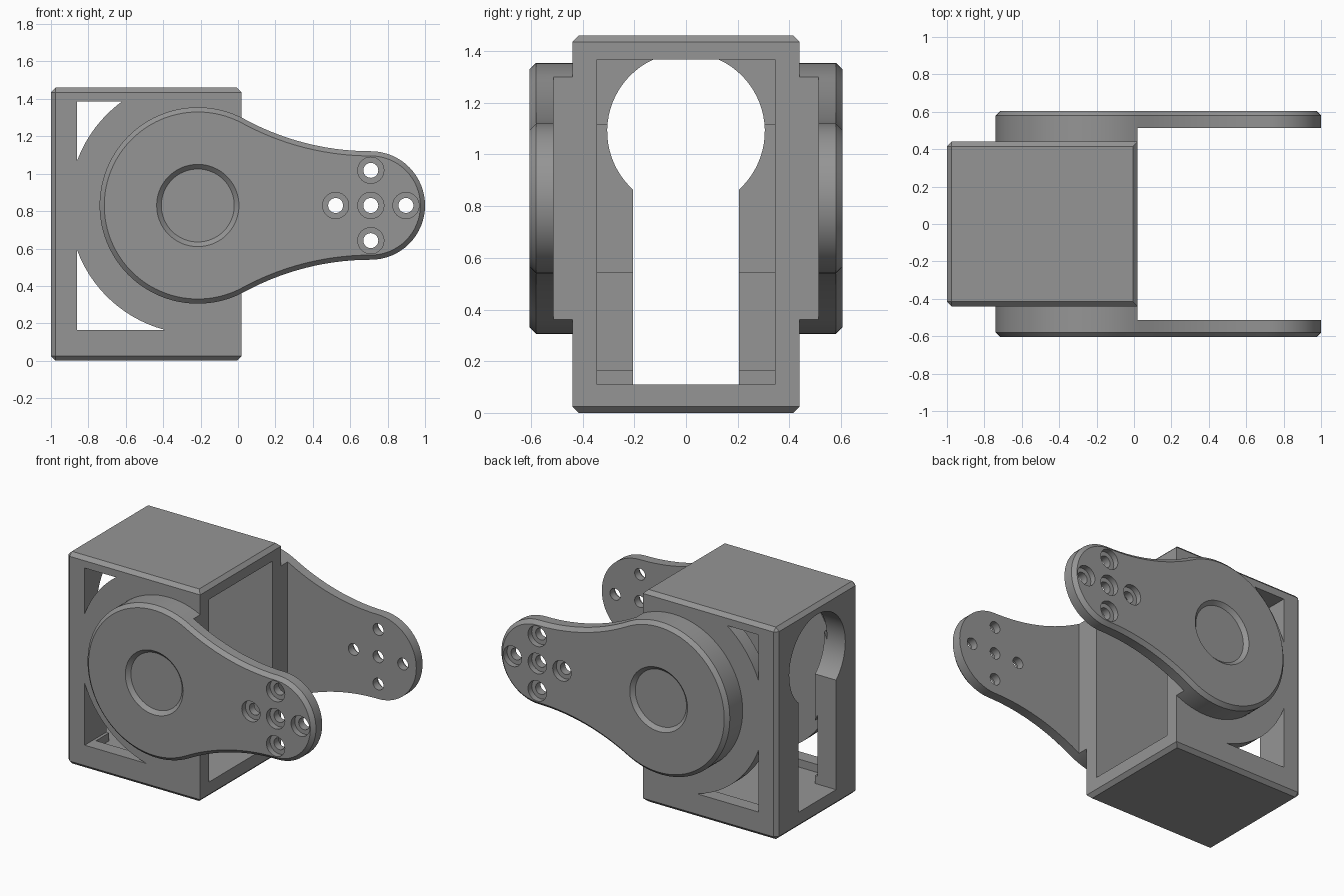
import bpy, bmesh, math

if "Cube" in bpy.data.objects:
    bpy.data.objects.remove(bpy.data.objects["Cube"])

grey = bpy.data.materials.new("grey plastic")
grey.diffuse_color = (0.3, 0.3, 0.3, 1)
grey.use_nodes = True
grey.node_tree.nodes["Principled BSDF"].inputs["Base Color"].default_value = grey.diffuse_color

HUB = (-0.215, 0.83)      # pivot disc centre (x, z)
TIP = (0.71, 0.83)        # arm end centre (x, z)
HUB_R, TIP_R = 0.525, 0.29
RIGHT = 0.02              # open side of the housing
CH = 0.025                # chamfer size


def new_object(name, bm):
    bmesh.ops.recalc_face_normals(bm, faces=bm.faces)
    mesh = bpy.data.meshes.new(name)
    bm.to_mesh(mesh)
    bm.free()
    obj = bpy.data.objects.new(name, mesh)
    bpy.context.collection.objects.link(obj)
    mesh.materials.append(grey)
    return obj


def loft(name, layers, axis="y"):
    """Solid through outlines, given as (position along axis, points)."""
    bm = bmesh.new()
    rings = []
    for d, pts in layers:
        rings.append([bm.verts.new((a, d, b) if axis == "y" else (d, a, b)) for a, b in pts])
    n = len(rings[0])
    for r, s in zip(rings, rings[1:]):
        for i in range(n):
            j = (i + 1) % n
            bm.faces.new((r[i], r[j], s[j], s[i]))
    bm.faces.new(rings[0])
    bm.faces.new(rings[-1])
    return new_object(name, bm)


def box(name, x0, x1, y0, y1, z0, z1):
    return loft(name, [(y, [(x0, z0), (x1, z0), (x1, z1), (x0, z1)]) for y in (y0, y1)])


def arc(c, r, a0, a1, n):
    return [(c[0] + r * math.cos(a0 + (a1 - a0) * i / n),
             c[1] + r * math.sin(a0 + (a1 - a0) * i / n)) for i in range(n + 1)]


def circle(c, r, n=48):
    return arc(c, r, 0, 2 * math.pi, n)[:-1]


def finish(obj, cutters, mirror=False):
    """Cut, optionally mirror front to back, bake and shade."""
    for c in cutters:
        m = obj.modifiers.new("cut", "BOOLEAN")
        m.operation, m.solver, m.object = "DIFFERENCE", "EXACT", c
        c.hide_render = True
    if mirror:
        m = obj.modifiers.new("mirror", "MIRROR")
        m.use_axis = (False, True, False)
        m.use_mirror_merge = False
    dg = bpy.context.evaluated_depsgraph_get()
    mesh = bpy.data.meshes.new_from_object(obj.evaluated_get(dg))
    obj.modifiers.clear()
    obj.data = mesh
    mesh.materials.clear()
    mesh.materials.append(grey)
    for c in cutters:
        bpy.data.objects.remove(c)
    bpy.ops.object.select_all(action="DESELECT")
    obj.select_set(True)
    bpy.context.view_layer.objects.active = obj
    bpy.ops.object.shade_smooth_by_angle(angle=math.radians(25))


# Housing: chamfered box, upright edges of the open side stay square
housing = box("housing", -1, RIGHT, -0.44, 0.44, 0, 1.46)
bm = bmesh.new()
bm.from_mesh(housing.data)
edges = [e for e in bm.edges if not all(v.co.x > 0 for v in e.verts)
         or abs(e.verts[0].co.z - e.verts[1].co.z) < 0.1]
bmesh.ops.bevel(bm, geom=edges, offset=CH, segments=1, affect="EDGES")
bm.to_mesh(housing.data)
bm.free()

# Cavity open to the right
cuts = [box("cavity_cutter", -0.84, 0.2, -0.345, 0.345, 0.11, 1.367)]

# Keyhole in the left wall: round hole above a slot
kc, kr, kw = (0, 1.09), 0.305, 0.205
a = math.acos(kw / kr)
key = [(-kw, 0.11), (kw, 0.11)] + arc(kc, kr, -a, math.pi + a, 56)
cuts.append(loft("keyhole_cutter", [(-1.1, key), (-0.8, key)], "x"))

# Corner windows through front and back walls, bounded by a big circle
WR, wx = 0.688, -0.86
for wz in (1.385, 0.165):
    dx, dz = wx - HUB[0], wz - HUB[1]
    s = math.copysign(1, dz)
    a0 = math.atan2(s * math.sqrt(WR**2 - dx**2), dx) % (2 * math.pi)
    a1 = math.atan2(dz, -math.sqrt(WR**2 - dz**2)) % (2 * math.pi)
    win = [(wx, wz)] + arc(HUB, WR, a0, a1, 14)
    cuts.append(loft("window_cutter", [(-0.6, win), (0.6, win)]))
finish(housing, cuts)


# Arm outline: large disc and small round end joined by tangent hollow curves
DX = TIP[0] - HUB[0]
FILLET = (DX**2 + TIP_R**2 - HUB_R**2) / (2 * (HUB_R - TIP_R))
FZ = TIP_R + FILLET                       # hollow centre above the axis
T = math.atan2(FZ, DX)                    # tangent angle on the disc


def outline(inset):
    up, down = (TIP[0], TIP[1] + FZ), (TIP[0], TIP[1] - FZ)
    fr = FILLET + inset
    pts = arc(HUB, HUB_R - inset, T, 2 * math.pi - T, 64)
    pts += arc(down, fr, math.pi - T, math.pi / 2, 14)[1:]
    pts += arc(TIP, TIP_R - inset, -math.pi / 2, math.pi / 2, 32)[1:]
    pts += arc(up, fr, -math.pi / 2, T - math.pi, 14)[1:-1]
    return pts


# Side arms: chamfered outer rim, spacer step against the housing
arms = loft("side_arms", [(-0.44, outline(0)), (-0.58, outline(0)), (-0.605, outline(CH))])
cuts = [box("step_cutter", RIGHT, 1.2, -0.512, -0.3, 0, 1.6),
        loft("pocket_cutter", [(-0.615, circle(HUB, 0.23, 64)), (-0.58, circle(HUB, 0.195, 64))])]

# Five counterbored screw holes in a cross
for ox, oz in ((0, 0), (0.188, 0), (-0.188, 0), (0, 0.188), (0, -0.188)):
    c = (TIP[0] + ox, TIP[1] + oz)
    small, wide = circle(c, 0.04, 32), circle(c, 0.07, 32)
    cuts.append(loft("screw_hole_cutter", [(-0.4, small), (-0.565, small), (-0.565, wide), (-0.7, wide)]))
finish(arms, cuts, mirror=True)
